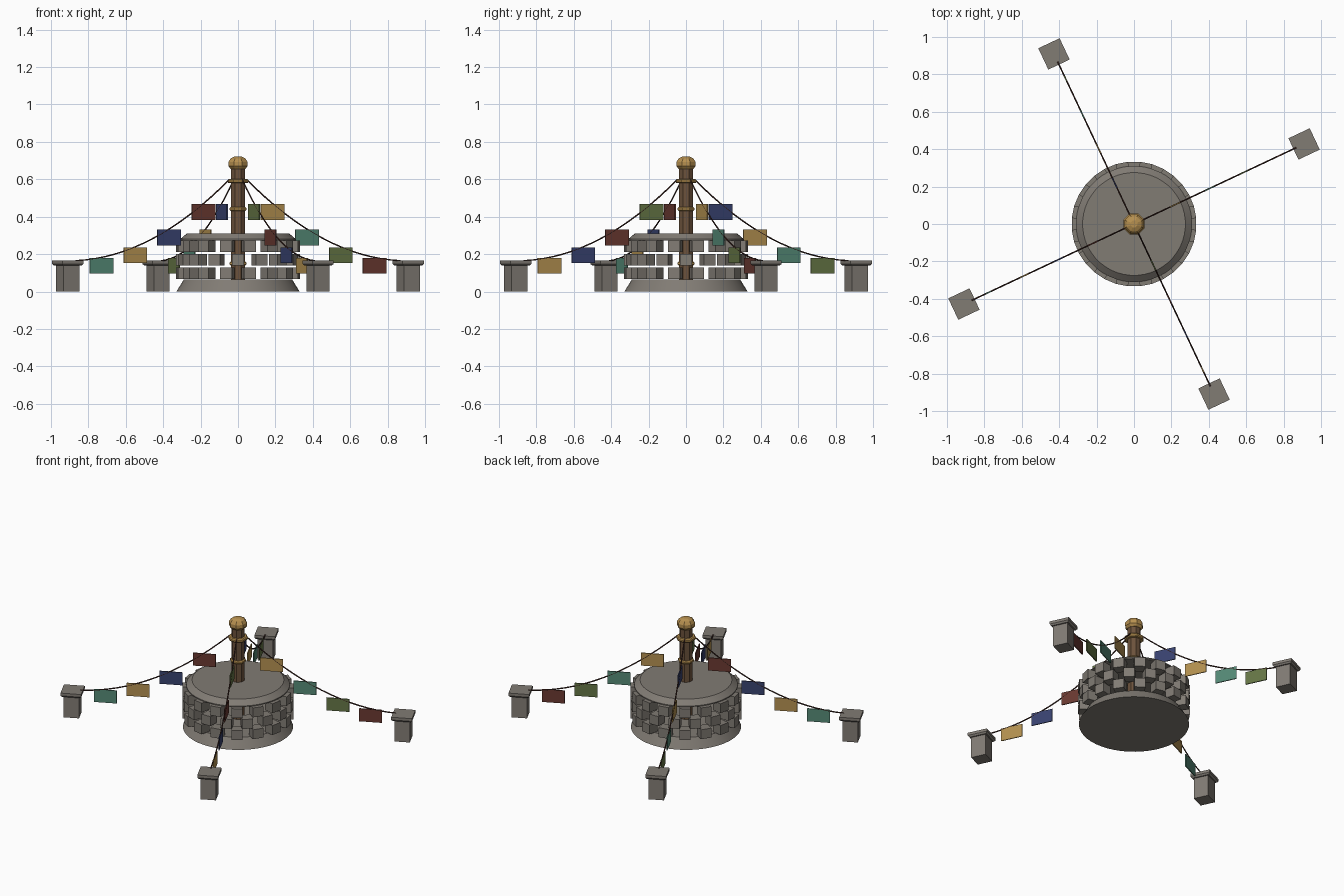
import bpy, bmesh, math
from mathutils import Matrix, Vector

if "Cube" in bpy.data.objects:
    bpy.data.objects.remove(bpy.data.objects["Cube"])


def material(name, rgb):
    m = bpy.data.materials.new(name)
    m.diffuse_color = (*rgb, 1)
    m.use_nodes = True
    m.node_tree.nodes["Principled BSDF"].inputs["Base Color"].default_value = m.diffuse_color
    return m


STONE = material("grey stone", (0.22, 0.20, 0.175))
WOOD = material("brown wood", (0.15, 0.085, 0.045))
GOLD = material("ochre metal", (0.47, 0.28, 0.08))
ROPE = material("dark rope", (0.05, 0.02, 0.015))
FLAGS = [material("red cloth", (0.14, 0.04, 0.03)),
         material("blue cloth", (0.04, 0.055, 0.16)),
         material("ochre cloth", (0.45, 0.28, 0.08)),
         material("teal cloth", (0.09, 0.25, 0.18)),
         material("green cloth", (0.13, 0.18, 0.06))]


def finish(name, bm, mat, smooth=False):
    bmesh.ops.recalc_face_normals(bm, faces=bm.faces)
    me = bpy.data.meshes.new(name)
    bm.to_mesh(me)
    bm.free()
    me.materials.append(mat)
    ob = bpy.data.objects.new(name, me)
    bpy.context.collection.objects.link(ob)
    if smooth:
        bpy.ops.object.select_all(action='DESELECT')
        ob.select_set(True)
        bpy.context.view_layer.objects.active = ob
        bpy.ops.object.shade_smooth_by_angle(angle=math.radians(35))
    return ob


def lathe(name, profile, sides, mat, smooth=False):
    """Closed solid of revolution from (radius, height) points."""
    bm = bmesh.new()
    rings = []
    for r, z in profile:
        rings.append([bm.verts.new((r * math.cos(a), r * math.sin(a), z))
                      for a in ((i + 0.5) * math.tau / sides for i in range(sides))])
    for lo, hi in zip(rings, rings[1:]):
        for i in range(sides):
            j = (i + 1) % sides
            bm.faces.new((lo[i], lo[j], hi[j], hi[i]))
    bm.faces.new(rings[0])
    bm.faces.new(rings[-1])
    return finish(name, bm, mat, smooth)


def box(bm, size, mtx):
    bmesh.ops.create_cube(bm, size=1, matrix=mtx @ Matrix.Diagonal((*size, 1)))


# Round plinth: sloped foot, staggered open stone courses, chamfered lid
lathe("plinth_foot", [(0.33, 0), (0.29, 0.065)], 48, STONE, True)
N = 16
for row, z in enumerate((0.098, 0.170, 0.242)):
    bm = bmesh.new()
    for i in range(N):
        a = (i + (0.5 if row != 1 else 0)) * math.tau / N
        box(bm, (0.065, 0.066, 0.062),
            Matrix.Rotation(a, 4, 'Z') @ Matrix.Translation((0.3, 0, z)))
    finish(f"stone_course_{row + 1}", bm, STONE)
lathe("plinth_lid", [(0.31, 0.274), (0.31, 0.280), (0.275, 0.31)], 48, STONE, True)

# Central pole with metal bands and finial
lathe("pole", [(0.04, 0.065), (0.04, 0.67)], 8, WOOD)
for i, (z, r) in enumerate(((0.15, 0.048), (0.295, 0.048), (0.442, 0.048), (0.59, 0.06))):
    lathe(f"pole_band_{i + 1}", [(r - 0.006, z - 0.011), (r, z - 0.005),
                                 (r, z + 0.005), (r - 0.006, z + 0.011)], 8, GOLD)
lathe("finial", [(0.042, 0.655), (0.055, 0.67), (0.055, 0.693),
                 (0.042, 0.712), (0.02, 0.722)], 8, GOLD)

# Four arms: outer post, sagging rope and hanging flags
ANGLE = math.radians(25.2)
R0, R1, Z0, Z1, SAG = 0.05, 0.96, 0.60, 0.165, 0.1


def rope_height(r):
    t = (r - R0) / (R1 - R0)
    return Z0 + (Z1 - Z0) * t - 4 * SAG * t * (1 - t)


for k in range(4):
    turn = Matrix.Rotation(ANGLE + k * math.pi / 2, 4, 'Z')

    bm = bmesh.new()
    box(bm, (0.094, 0.094, 0.142), turn @ Matrix.Translation((1.005, 0, 0.071)))
    finish(f"post_{k + 1}", bm, STONE)
    # post cap flares out below a flat slab
    bm = bmesh.new()
    loops = [[bm.verts.new(turn @ Vector((1.005 + h * sx, h * sy, z)))
              for sx, sy in ((-1, -1), (1, -1), (1, 1), (-1, 1))]
             for h, z in ((0.055, 0.138), (0.063, 0.148), (0.063, 0.166))]
    for lo, hi in zip(loops, loops[1:]):
        for i in range(4):
            j = (i + 1) % 4
            bm.faces.new((lo[i], lo[j], hi[j], hi[i]))
    bm.faces.new(loops[0])
    bm.faces.new(loops[-1])
    finish(f"post_cap_{k + 1}", bm, STONE)

    cu = bpy.data.curves.new(f"rope_{k + 1}", 'CURVE')
    cu.dimensions = '3D'
    cu.bevel_depth = 0.004
    cu.bevel_resolution = 1
    cu.use_fill_caps = True
    steps = 16
    sp = cu.splines.new('POLY')
    sp.points.add(steps)
    for i, p in enumerate(sp.points):
        r = R0 + (R1 - R0) * i / steps
        p.co = (*(turn @ Vector((r, 0, rope_height(r)))), 1)
    cu.materials.append(ROPE)
    bpy.context.collection.objects.link(bpy.data.objects.new(f"rope_{k + 1}", cu))

    for f, r in enumerate((0.204, 0.407, 0.607, 0.806)):
        bm = bmesh.new()
        z = rope_height(r) - 0.045
        box(bm, (0.138, 0.006, 0.084), turn @ Matrix.Translation((r, 0, z)))
        finish(f"flag_{k + 1}_{f + 1}", bm, FLAGS[(2 - k + f) % 5])
